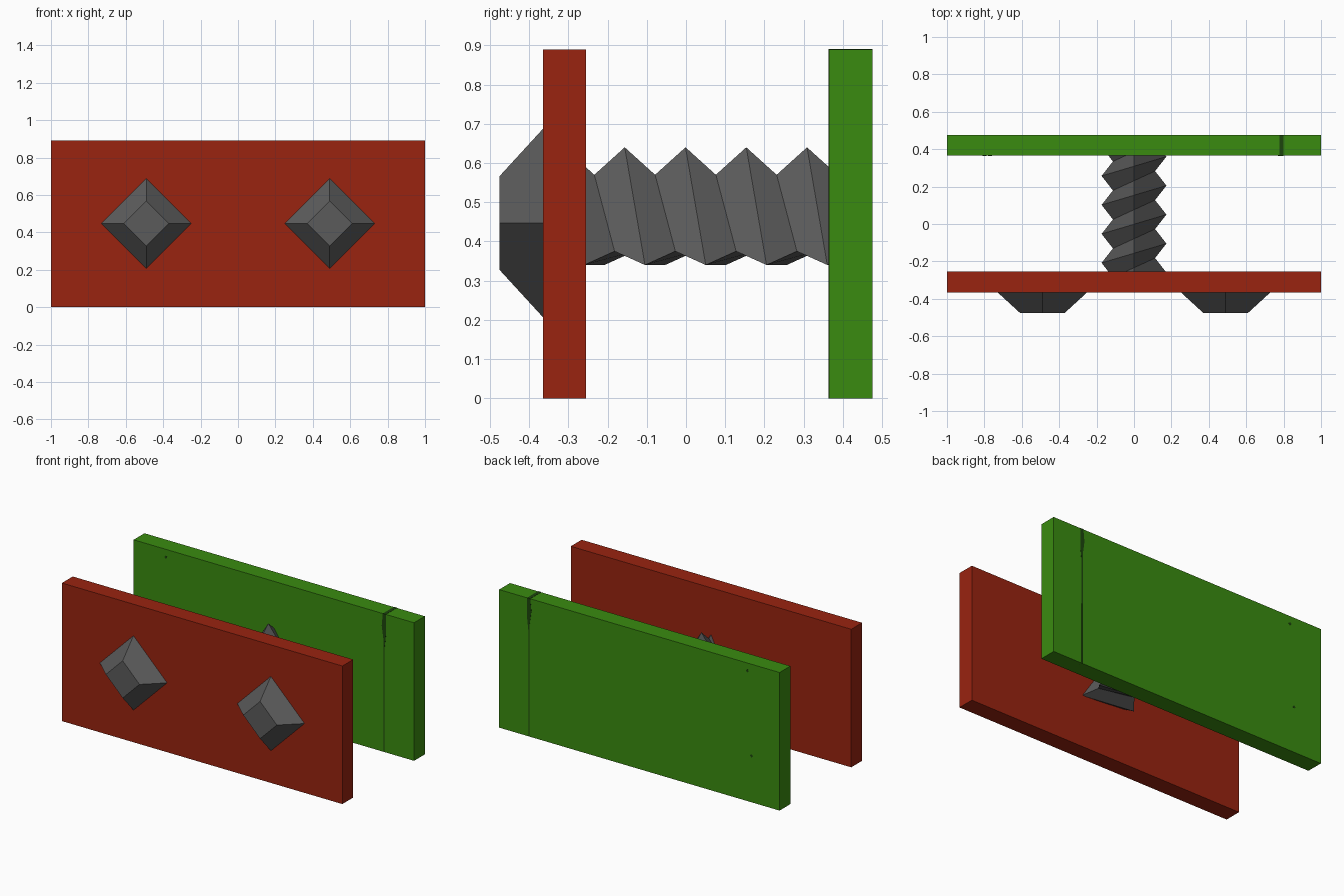
import bpy, bmesh, math
from mathutils import Vector

if "Cube" in bpy.data.objects:
    bpy.data.objects.remove(bpy.data.objects["Cube"])


def material(name, rgb):
    m = bpy.data.materials.new(name)
    m.diffuse_color = (*rgb, 1)
    m.use_nodes = True
    m.node_tree.nodes["Principled BSDF"].inputs["Base Color"].default_value = m.diffuse_color
    return m


RED = material("brick red", (0.32, 0.017, 0.005))
GREEN = material("leaf green", (0.042, 0.26, 0.005))
DARK = material("dark green", (0.012, 0.06, 0.004))
GREY = material("dark grey", (0.105, 0.105, 0.105))


def finish(name, bm, mat):
    bmesh.ops.recalc_face_normals(bm, faces=bm.faces)
    mesh = bpy.data.meshes.new(name)
    bm.to_mesh(mesh)
    bm.free()
    mesh.materials.append(mat)
    ob = bpy.data.objects.new(name, mesh)
    bpy.context.collection.objects.link(ob)
    return ob


def prism(name, profile, y0, y1, mat):
    """Extrude an (x, z) outline along y."""
    bm = bmesh.new()
    face = bm.faces.new([bm.verts.new((x, y0, z)) for x, z in profile])
    ext = bmesh.ops.extrude_face_region(bm, geom=[face])
    new = [v for v in ext["geom"] if isinstance(v, bmesh.types.BMVert)]
    bmesh.ops.translate(bm, verts=new, vec=(0, y1 - y0, 0))
    return finish(name, bm, mat)


# Front and back boards
H = 0.89
board = [(-1, 0), (1, 0), (1, H), (-1, H)]
prism("front_board", board, -0.365, -0.255, RED)
prism("back_board", board, 0.365, 0.475, GREEN)

# Thin crack and flecks on the back board
crack = [(0.783, 0), (0.79, 0), (0.791, 0.68), (0.80, 0.76), (0.80, H + 0.001),
         (0.778, H + 0.001), (0.77, 0.81), (0.783, 0.72)]
prism("crack", crack, 0.364, 0.476, DARK)
for i, (x, z) in enumerate([(-0.77, 0.84), (-0.80, 0.30)]):
    s = 0.011
    prism(f"fleck_{i + 1}", [(x - s, z), (x, z - s), (x + s, z), (x, z + s)],
          0.364, 0.476, DARK)

# Pyramid buffers on the front board
for side, x in (("left", -0.49), ("right", 0.49)):
    bpy.ops.mesh.primitive_cone_add(vertices=4, radius1=0.24, radius2=0.12, depth=0.11,
                                    location=(x, -0.42, 0.447),
                                    rotation=(math.pi / 2, 0, 0))
    ob = bpy.context.object
    ob.name = f"buffer_{side}"
    ob.data.materials.append(GREY)

# Three-sided screw thread joining the boards
PITCH, CZ = 0.155, 0.44
bm = bmesh.new()


def helix(radius, shift):
    pts = []
    for n in range(-3, 22):
        a = math.radians(210 - 120 * n)
        pts.append(bm.verts.new((radius * math.cos(a),
                                 -0.363 + shift + n * PITCH / 3,
                                 CZ + radius * math.sin(a))))
    return pts


ridge, valley = helix(0.2, 0), helix(0.13, PITCH / 2)
for n in range(len(ridge) - 1):
    bm.faces.new((ridge[n], valley[n], valley[n + 1], ridge[n + 1]))
    if n + 4 < len(ridge):
        bm.faces.new((valley[n], ridge[n + 3], ridge[n + 4], valley[n + 1]))
# Trim both ends inside the boards and close them
for y, d in ((-0.28, -1), (0.40, 1)):
    geom = bm.verts[:] + bm.edges[:] + bm.faces[:]
    bmesh.ops.bisect_plane(bm, geom=geom, plane_co=Vector((0, y, 0)),
                           plane_no=Vector((0, d, 0)), clear_outer=True)
bmesh.ops.holes_fill(bm, edges=[e for e in bm.edges if e.is_boundary], sides=0)
finish("spring", bm, GREY)
